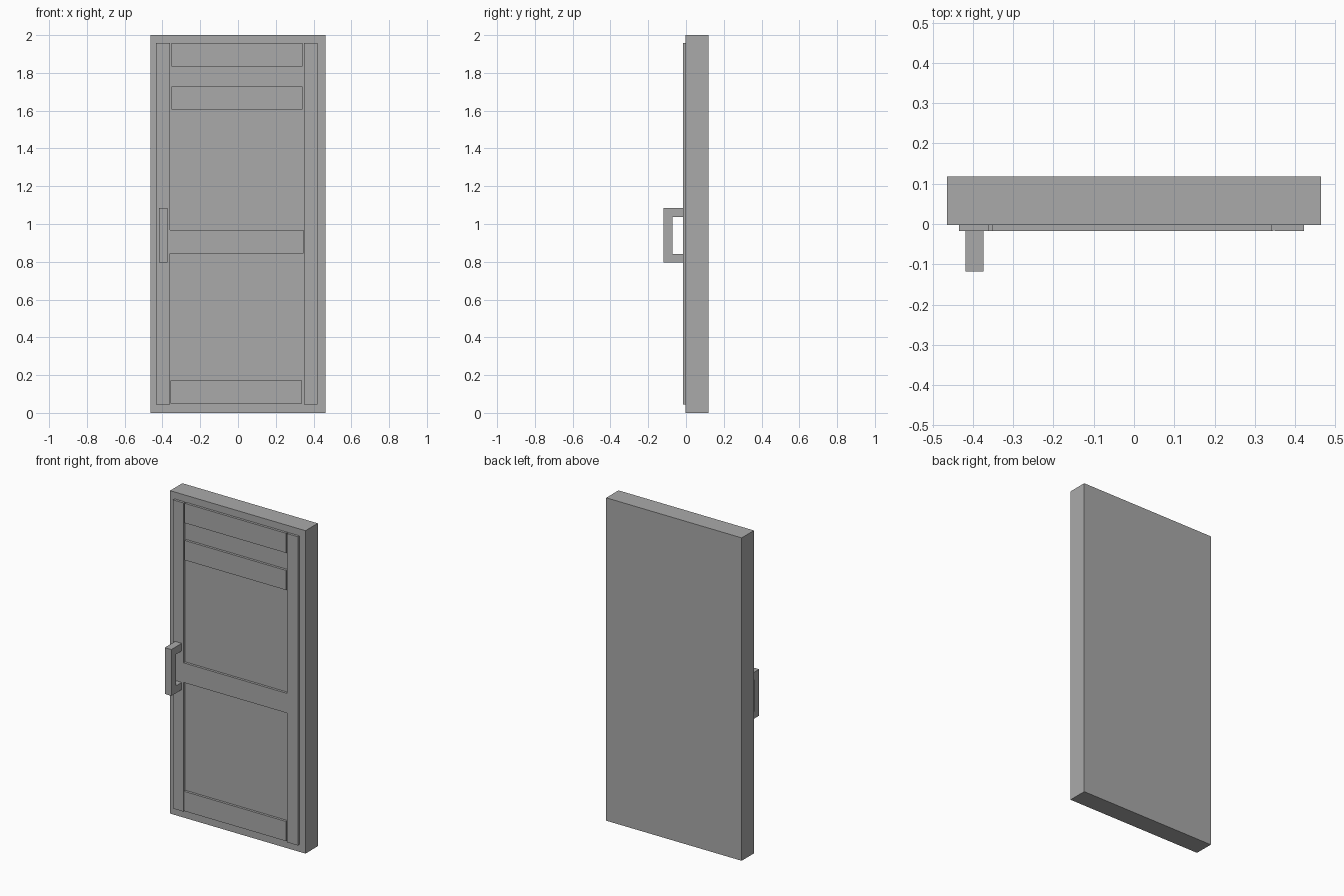
import bpy
import bmesh

cube = bpy.data.objects.get("Cube")
if cube:
    bpy.data.objects.remove(cube, do_unlink=True)

grey = bpy.data.materials.new("plain grey")
grey.use_nodes = True
grey.diffuse_color = (0.4, 0.4, 0.4, 1)
grey.node_tree.nodes["Principled BSDF"].inputs["Base Color"].default_value = (0.4, 0.4, 0.4, 1)


def prism(name, profile, x0, x1):
    """Extrude a closed (y, z) profile along x."""
    bm = bmesh.new()
    face = bm.faces.new([bm.verts.new((x0, y, z)) for y, z in profile])
    grown = bmesh.ops.extrude_face_region(bm, geom=[face])
    moved = [v for v in grown["geom"] if isinstance(v, bmesh.types.BMVert)]
    bmesh.ops.translate(bm, verts=moved, vec=(x1 - x0, 0, 0))
    bmesh.ops.recalc_face_normals(bm, faces=bm.faces)
    mesh = bpy.data.meshes.new(name)
    bm.to_mesh(mesh)
    bm.free()
    mesh.materials.append(grey)
    obj = bpy.data.objects.new(name, mesh)
    bpy.context.collection.objects.link(obj)
    return obj


def box(name, x0, x1, y0, y1, z0, z1):
    return prism(name, [(y0, z0), (y1, z0), (y1, z1), (y0, z1)], x0, x1)


FRONT, BACK = -0.002, 0.118   # slab faces
TRIM = -0.017                 # face of the raised trim

# Door slab
box("door_slab", -0.464, 0.464, FRONT, BACK, 0, 2)

# Upright trim strips
for name, x in (("right_stile", -0.434), ("left_stile", 0.349)):
    box(name, x, x + 0.073, TRIM, FRONT, 0.045, 1.957)

# Cross rails
for name, x0, x1, z in (("top_rail", -0.353, 0.341, 1.835),
                        ("upper_rail", -0.353, 0.341, 1.605),
                        ("middle_rail", -0.361, 0.347, 0.845),
                        ("bottom_rail", -0.358, 0.340, 0.05)):
    box(name, x0, x1, TRIM, FRONT, z, z + 0.122)

# Pull handle: a squared C shape
outer, inner = -0.118, -0.072
prism("pull_handle", [(TRIM, 0.797), (outer, 0.797), (outer, 1.084), (TRIM, 1.084),
                      (TRIM, 1.037), (inner, 1.037), (inner, 0.842), (TRIM, 0.842)],
      -0.419, -0.374)
